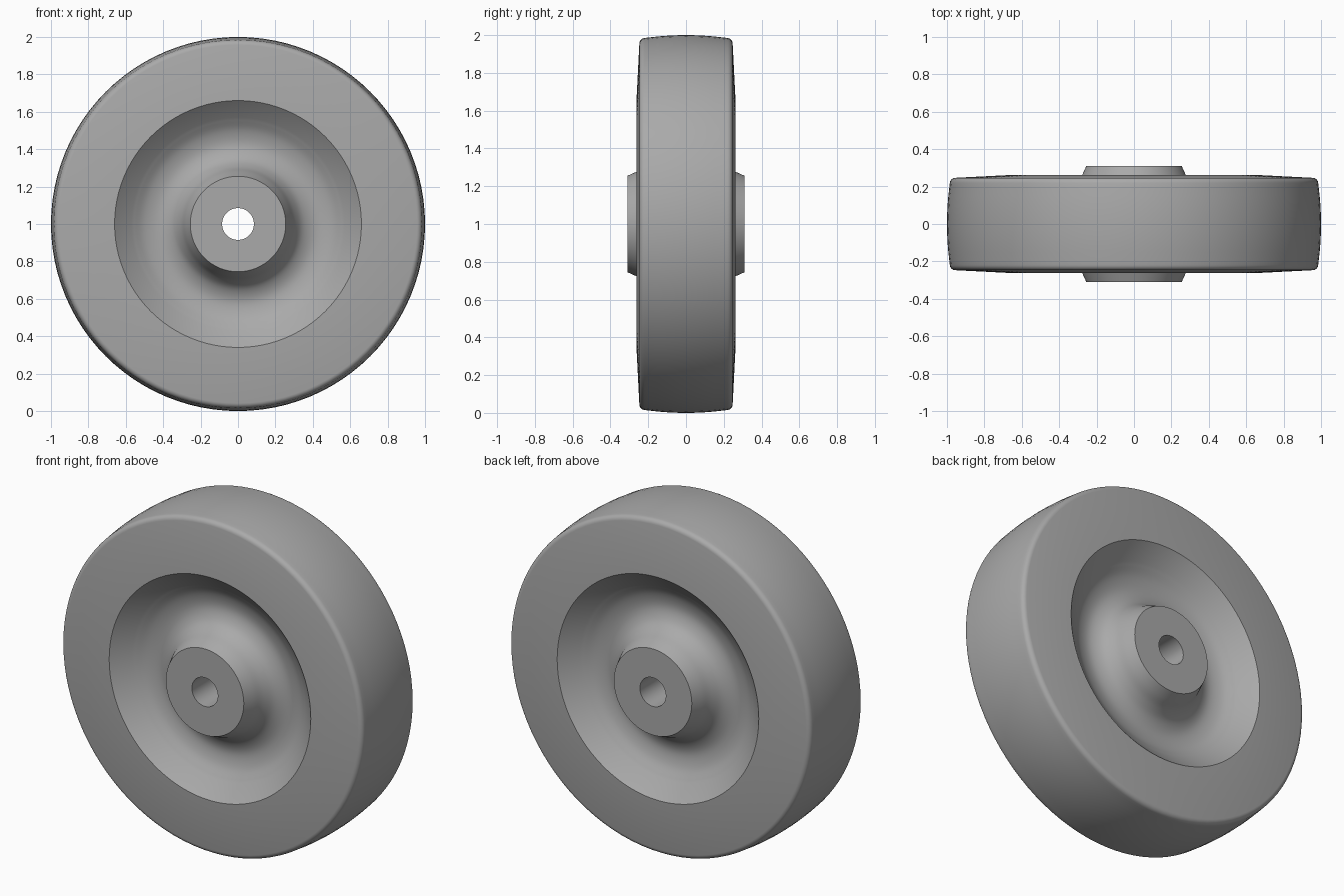
import bpy, bmesh, math
from mathutils import Matrix, Vector

cube = bpy.data.objects.get("Cube")
if cube:
    bpy.data.objects.remove(cube, do_unlink=True)

SEGMENTS = 96

grey = bpy.data.materials.new("plain grey")
grey.use_nodes = True
colour = (0.4, 0.4, 0.4, 1)
grey.diffuse_color = colour
grey.node_tree.nodes["Principled BSDF"].inputs["Base Color"].default_value = colour


def smooth_path(points, steps=5):
    """Catmull-Rom curve through (radius, offset) points."""
    pts = [Vector(p) for p in points]
    pts = [2 * pts[0] - pts[1]] + pts + [2 * pts[-1] - pts[-2]]
    out = []
    for a, b, c, d in zip(pts, pts[1:], pts[2:], pts[3:]):
        for i in range(steps):
            t = i / steps
            out.append(0.5 * (2 * b + (c - a) * t + (2 * a - 5 * b + 4 * c - d) * t**2
                              + (3 * b - a - 3 * c + d) * t**3))
    return [tuple(p) for p in out] + [tuple(points[-1])]


def lathe(name, half):
    """Mirror a half profile front to back and turn it about the axle."""
    profile = half + [(r, -y) for r, y in reversed(half) if y > 0]
    bm = bmesh.new()
    verts = [bm.verts.new((r, y, 0)) for r, y in profile]
    edges = [bm.edges.new(pair) for pair in zip(verts, verts[1:])]
    edges.append(bm.edges.new((verts[-1], verts[0])))
    bmesh.ops.spin(bm, geom=verts + edges, cent=(0, 0, 0), axis=(0, 1, 0),
                   angle=math.tau, steps=SEGMENTS, use_duplicate=False)
    bmesh.ops.remove_doubles(bm, verts=bm.verts, dist=0.0001)
    bmesh.ops.recalc_face_normals(bm, faces=bm.faces)
    bmesh.ops.translate(bm, verts=bm.verts, vec=(0, 0, 1))
    mesh = bpy.data.meshes.new(name)
    bm.to_mesh(mesh)
    bm.free()
    mesh.materials.append(grey)
    obj = bpy.data.objects.new(name, mesh)
    bpy.context.collection.objects.link(obj)
    bpy.ops.object.select_all(action='DESELECT')
    obj.select_set(True)
    bpy.context.view_layer.objects.active = obj
    bpy.ops.object.shade_smooth_by_angle(angle=math.radians(30))


# Tyre: gently sloped side, rounded shoulder, crowned tread
shoulder = [(0.955 + 0.03 * math.sin(a), 0.217 + 0.03 * math.cos(a))
            for a in (math.radians(d) for d in range(5, 86, 16))]
tread = [(1 - 0.013 * (y / 0.2) ** 2, y) for y in (0.2, 0.15, 0.1, 0.05, 0)]
lathe("tyre", [(0.66, 0.262)] + shoulder + tread)

# Hub: axle bore, raised boss and curved dish running out to the tyre
dish = smooth_path([(0.255, 0.31), (0.28, 0.255), (0.307, 0.195), (0.35, 0.145),
                    (0.42, 0.12), (0.5, 0.135), (0.57, 0.178)])
lathe("hub", [(0.085, 0.31)] + dish + [(0.66, 0.262)])
